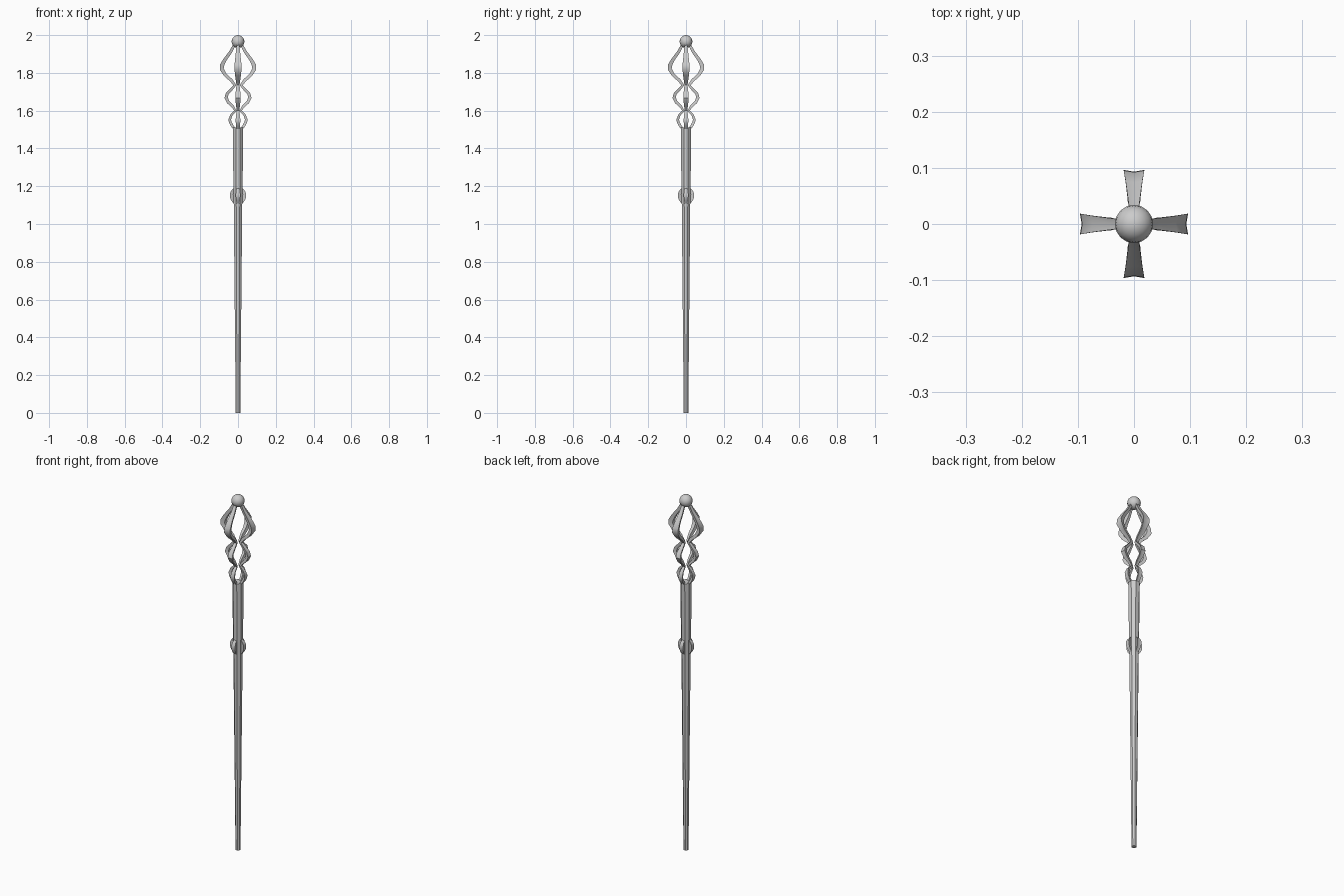
import bpy, bmesh, math
from mathutils import Vector, Matrix

if "Cube" in bpy.data.objects:
    bpy.data.objects.remove(bpy.data.objects["Cube"])


def finish(name, bm, angle=None):
    bmesh.ops.recalc_face_normals(bm, faces=bm.faces)
    me = bpy.data.meshes.new(name)
    bm.to_mesh(me)
    bm.free()
    ob = bpy.data.objects.new(name, me)
    bpy.context.collection.objects.link(ob)
    if angle:
        bpy.context.view_layer.objects.active = ob
        ob.select_set(True)
        bpy.ops.object.shade_smooth_by_angle(angle=math.radians(angle))
        ob.select_set(False)
    return ob


def skin(bm, rings):
    # bridge successive vertex rings and close both ends
    rings = [[bm.verts.new(p) for p in r] for r in rings]
    n = len(rings[0])
    for a, b in zip(rings, rings[1:]):
        for i in range(n):
            j = (i + 1) % n
            bm.faces.new((a[i], a[j], b[j], b[i]))
    bm.faces.new(rings[0])
    bm.faces.new(rings[-1])


def ribs(name, path, angle):
    # four ribbons round the axis; path rows: radius, z, half width, half thickness
    bm = bmesh.new()
    for k in range(4):
        rot = Matrix.Rotation(k * math.pi / 2, 3, 'Z')
        rings = []
        for i, (r, z, w, t) in enumerate(path):
            p, q = path[max(i - 1, 0)], path[min(i + 1, len(path) - 1)]
            d = Vector((q[0] - p[0], q[1] - p[1])).normalized()
            nx, nz = d.y * t, -d.x * t
            rings.append([rot @ Vector(c) for c in (
                (r + nx, -w, z + nz), (r + nx * 0.7, 0, z + nz * 0.7),
                (r + nx, w, z + nz), (r - nx, w * 0.6, z - nz),
                (r - nx, -w * 0.6, z - nz))])
        skin(bm, rings)
    finish(name, bm, angle)


# tapered octagonal shaft
bm = bmesh.new()
rings = []
for r, z in ((0.013, 0), (0.0245, 1.12), (0.026, 1.18), (0.030, 1.51)):
    rings.append([(r * math.cos((i + .5) * math.pi / 4),
                   r * math.sin((i + .5) * math.pi / 4), z) for i in range(8)])
skin(bm, rings)
finish("shaft", bm)

# four lugs on the grip
ribs("grip_lugs", [(0.020, 1.11, 0.008, 0.004), (0.029, 1.128, 0.010, 0.008),
                   (0.034, 1.145, 0.012, 0.009), (0.034, 1.16, 0.012, 0.009),
                   (0.029, 1.172, 0.010, 0.008), (0.021, 1.187, 0.008, 0.004)], 30)

# openwork head of three swelling lobes
ribs("head_ribs", [
    (0.020, 1.505, 0.009, 0.006), (0.032, 1.522, 0.010, 0.007),
    (0.042, 1.54, 0.012, 0.007), (0.043, 1.555, 0.012, 0.007),
    (0.035, 1.577, 0.010, 0.006), (0.014, 1.60, 0.007, 0.006),
    (0.028, 1.622, 0.009, 0.007), (0.052, 1.645, 0.012, 0.008),
    (0.063, 1.668, 0.014, 0.009), (0.057, 1.69, 0.013, 0.008),
    (0.035, 1.713, 0.010, 0.007), (0.017, 1.735, 0.008, 0.008),
    (0.035, 1.76, 0.011, 0.008), (0.068, 1.79, 0.015, 0.009),
    (0.086, 1.82, 0.0185, 0.011), (0.085, 1.84, 0.0185, 0.011),
    (0.069, 1.87, 0.015, 0.009), (0.040, 1.91, 0.011, 0.008),
    (0.018, 1.95, 0.008, 0.007)], 40)

# round finial
bm = bmesh.new()
bmesh.ops.create_uvsphere(bm, u_segments=16, v_segments=10, radius=0.034,
                          matrix=Matrix.Translation((0, 0, 1.966)))
finish("finial_ball", bm, 40)
